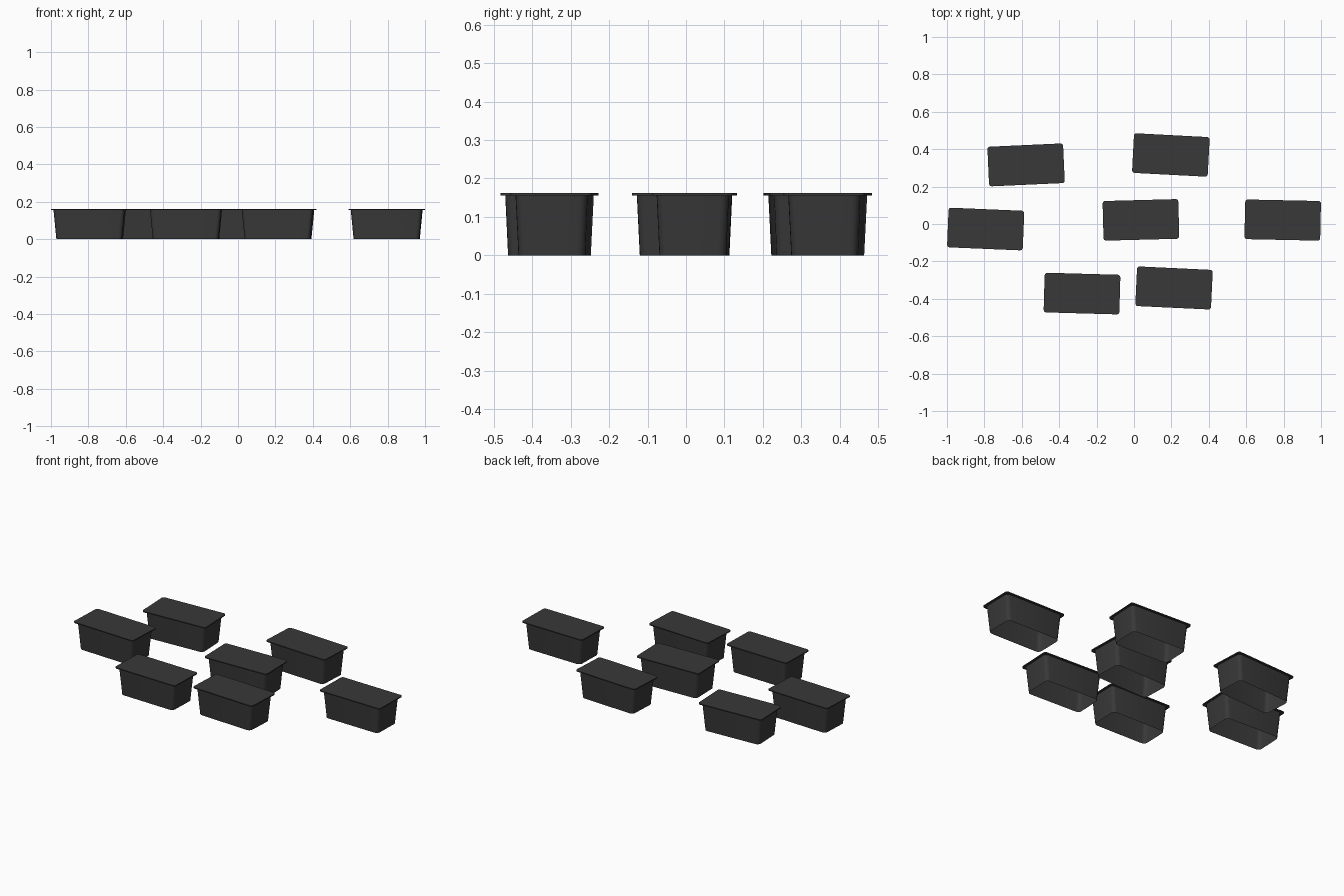
import bpy, bmesh
from math import radians, sin, cos, pi

if "Cube" in bpy.data.objects:
    bpy.data.objects.remove(bpy.data.objects["Cube"])

mat = bpy.data.materials.new("charcoal")
mat.diffuse_color = (0.04, 0.04, 0.04, 1)
mat.use_nodes = True
mat.node_tree.nodes["Principled BSDF"].inputs["Base Color"].default_value = mat.diffuse_color

L, W, H, LID = 0.405, 0.212, 0.162, 0.006


def ring(bm, inset_x, inset_y, r, z, steps=4):
    """Rounded rectangle of vertices at height z."""
    hx, hy = L / 2 - inset_x - r, W / 2 - inset_y - r
    verts = []
    for i, (sx, sy) in enumerate([(1, 1), (-1, 1), (-1, -1), (1, -1)]):
        for k in range(steps + 1):
            a = (i + k / steps) * pi / 2
            verts.append(bm.verts.new((sx * hx + r * cos(a), sy * hy + r * sin(a), z)))
    return verts


def bridge(bm, a, b):
    n = len(a)
    for i in range(n):
        j = (i + 1) % n
        bm.faces.new((a[i], a[j], b[j], b[i]))


def tub_mesh():
    bm = bmesh.new()
    # tapered walls, open underneath
    foot = ring(bm, 0.027, 0.019, 0.022, 0)
    neck = ring(bm, 0.012, 0.012, 0.022, H - LID)
    bridge(bm, foot, neck)
    # overhanging thin lid
    under = ring(bm, 0, 0, 0.014, H - LID)
    top = ring(bm, 0, 0, 0.014, H)
    bridge(bm, neck, under)
    bridge(bm, under, top)
    bm.faces.new(top)
    bmesh.ops.recalc_face_normals(bm, faces=bm.faces)
    me = bpy.data.meshes.new("tub")
    bm.to_mesh(me)
    bm.free()
    me.materials.append(mat)
    return me


# scattered tubs: x, y, turn in degrees
mesh = tub_mesh()
for i, (x, y, turn) in enumerate([
        (-0.577, 0.316, 2.6), (0.197, 0.369, -3.0), (-0.793, -0.027, -2.4),
        (0.037, 0.022, 1.5), (0.795, 0.021, -1.2), (-0.278, -0.372, -1.6),
        (0.214, -0.342, -2.7)]):
    ob = bpy.data.objects.new(f"tub_{i + 1}", mesh)
    ob.location = (x, y, 0)
    ob.rotation_euler.z = radians(turn)
    bpy.context.collection.objects.link(ob)
    ob.select_set(True)
    bpy.context.view_layer.objects.active = ob
bpy.ops.object.shade_smooth_by_angle(angle=radians(30))
